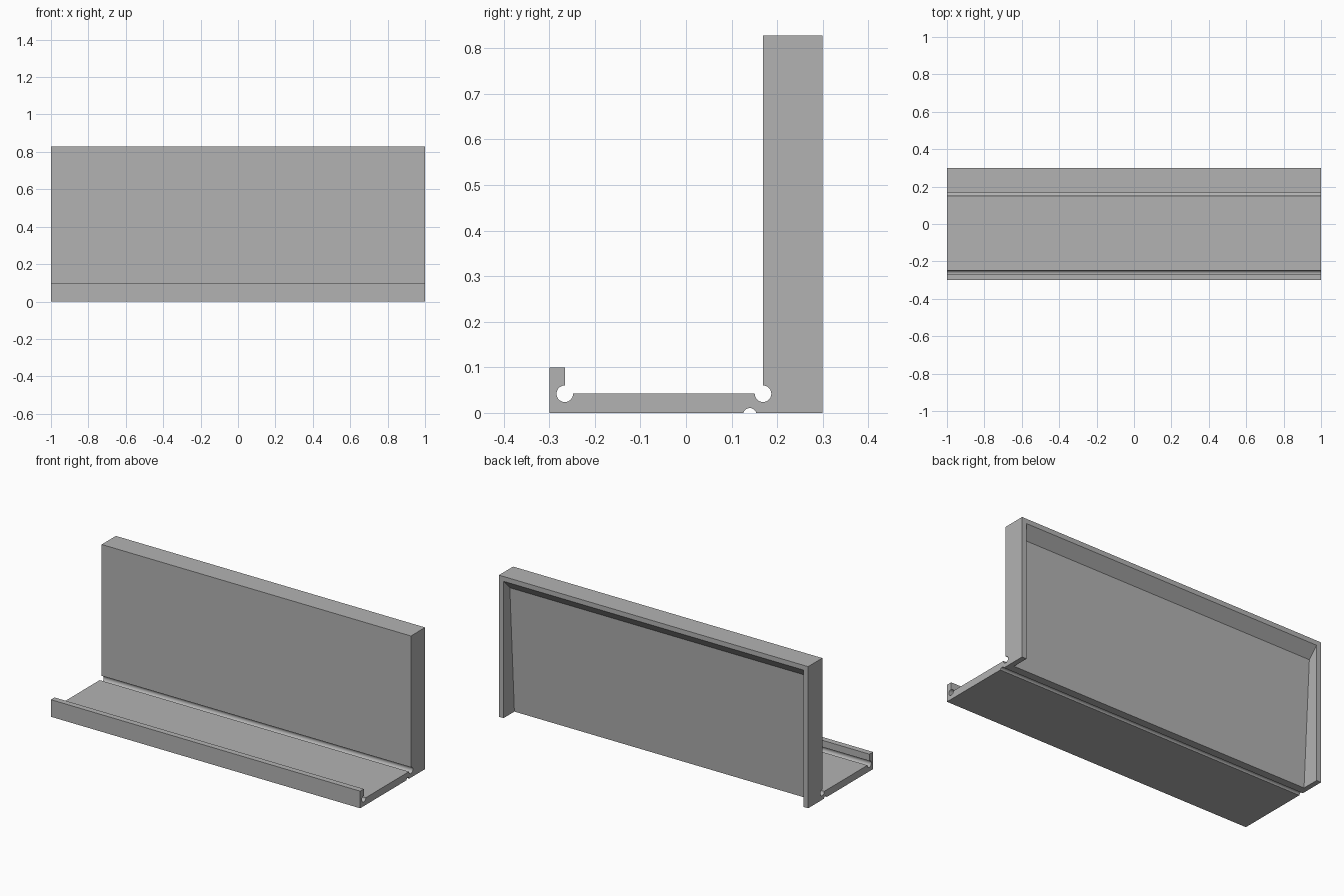
import bpy, bmesh, math

if "Cube" in bpy.data.objects:
    bpy.data.objects.remove(bpy.data.objects["Cube"])

grey = bpy.data.materials.new("plain_grey")
grey.diffuse_color = (0.45, 0.45, 0.45, 1)
grey.use_nodes = True
grey.node_tree.nodes["Principled BSDF"].inputs["Base Color"].default_value = grey.diffuse_color


def arc(cy, cz, r, start, end, steps):
    """Points of a circular arc in the y-z plane, angles in degrees."""
    angles = [math.radians(start + (end - start) * i / steps) for i in range(steps + 1)]
    return [(cy + r * math.cos(a), cz + r * math.sin(a)) for a in angles]


def extrude_profile(name, points, half_length):
    """Extrude a y-z profile along x, centred on x = 0."""
    bm = bmesh.new()
    face = bm.faces.new([bm.verts.new((-half_length, y, z)) for y, z in points])
    result = bmesh.ops.extrude_face_region(bm, geom=[face])
    moved = [v for v in result["geom"] if isinstance(v, bmesh.types.BMVert)]
    bmesh.ops.translate(bm, verts=moved, vec=(2 * half_length, 0, 0))
    bmesh.ops.recalc_face_normals(bm, faces=bm.faces)
    mesh = bpy.data.meshes.new(name)
    bm.to_mesh(mesh)
    bm.free()
    obj = bpy.data.objects.new(name, mesh)
    bpy.context.collection.objects.link(obj)
    mesh.materials.append(grey)
    return obj


# Body: front lip, shelf and upright, with round reliefs in both inner corners
profile = [(-0.3, 0), (-0.3, 0.1), (-0.266, 0.1)]
profile += arc(-0.266, 0.042, 0.0182, 90, 360, 30)
profile += arc(0.169, 0.042, 0.0182, 180, 450, 30)
profile += [(0.169, 0.828), (0.3, 0.828), (0.3, 0)]
# Small groove under the shelf
profile += arc(0.14, -0.004, 0.0146, 15.9, 164.1, 14)
body = extrude_profile("shelf_and_upright", profile, 1.0)

# Rear pocket: sloping floor, bevelled top, open at the bottom
pocket = [(0.34, -0.05), (0.197, -0.05), (0.242, 0.74), (0.3, 0.8), (0.34, 0.841)]
cutter = extrude_profile("pocket_cutter", pocket, 0.97)
cutter.hide_render = True

cut = body.modifiers.new("rear_pocket", 'BOOLEAN')
cut.operation = 'DIFFERENCE'
cut.solver = 'EXACT'
cut.object = cutter
bpy.context.view_layer.objects.active = body
body.select_set(True)
cutter.select_set(False)
bpy.ops.object.modifier_apply(modifier=cut.name)
bpy.data.objects.remove(cutter)

# Smooth round reliefs, crisp edges elsewhere
bpy.ops.object.shade_smooth_by_angle(angle=math.radians(25))
